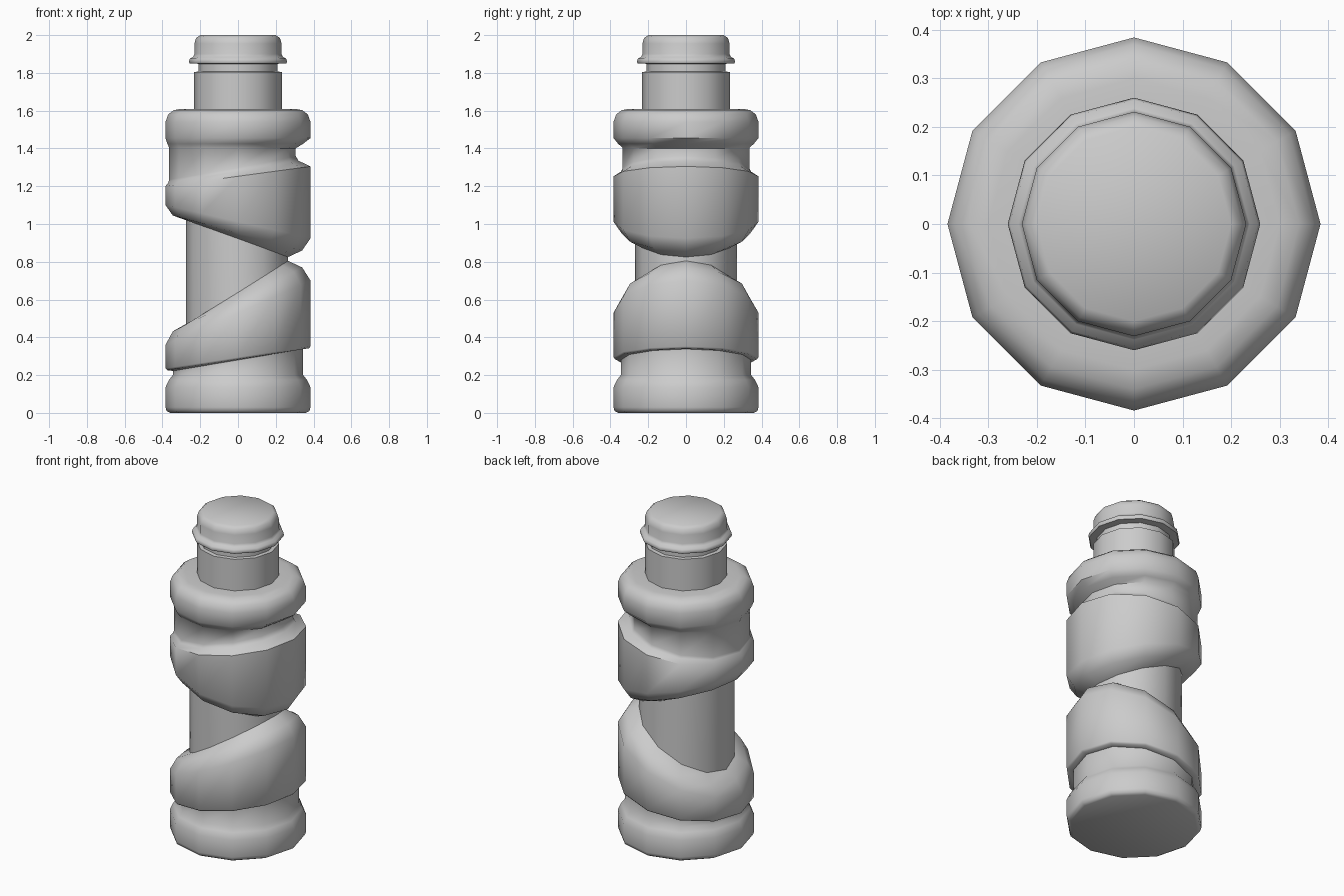
import bpy, bmesh, math

SIDES = 12

def lathe(name, rows):
    """Rows are (radius, z) or (left radius, left z, right radius, right z) for slanted rings."""
    bm = bmesh.new()
    rings = []
    for row in rows:
        rl, zl, rr, zr = row if len(row) == 4 else row * 2
        ring = []
        for i in range(SIDES):
            a = 2 * math.pi * i / SIDES
            t = (1 + math.cos(a)) / 2
            r, z = rl + (rr - rl) * t, zl + (zr - zl) * t
            ring.append(bm.verts.new((r * math.cos(a), r * math.sin(a), z)))
        rings.append(ring)
    for lo, hi in zip(rings, rings[1:]):
        for i in range(SIDES):
            j = (i + 1) % SIDES
            bm.faces.new((lo[i], lo[j], hi[j], hi[i]))
    bm.faces.new(rings[0][::-1])
    bm.faces.new(rings[-1])
    mesh = bpy.data.meshes.new(name)
    bm.to_mesh(mesh)
    bm.free()
    ob = bpy.data.objects.new(name, mesh)
    bpy.context.collection.objects.link(ob)
    bpy.ops.object.select_all(action='DESELECT')
    ob.select_set(True)
    bpy.context.view_layer.objects.active = ob
    bpy.ops.object.shade_smooth_by_angle(angle=math.radians(50))
    return ob

# bottle body: base ring, slanted lower band, waist, slanted upper band, shoulder
lathe("bottle_body", [
    (0.36, 0.0), (0.378, 0.01), (0.384, 0.03), (0.384, 0.135), (0.365, 0.175), (0.345, 0.20),
    (0.345, 0.222, 0.345, 0.338), (0.375, 0.226, 0.375, 0.342), (0.384, 0.236, 0.384, 0.352),
    (0.384, 0.36, 0.384, 0.70), (0.345, 0.432, 0.34, 0.77), (0.275, 0.47, 0.265, 0.805),
    (0.275, 1.02, 0.265, 0.825), (0.345, 1.045, 0.34, 0.86), (0.384, 1.10, 0.384, 0.925),
    (0.384, 1.20, 0.384, 1.305), (0.368, 1.22, 0.32, 1.335), (0.365, 1.235, 0.305, 1.36),
    (0.365, 1.405, 0.305, 1.40), (0.374, 1.425, 0.345, 1.425), (0.384, 1.455),
    (0.384, 1.54), (0.37, 1.58), (0.34, 1.603), (0.30, 1.61), (0.22, 1.61),
])

# neck with a narrower collar below the cap
lathe("neck", [(0.232, 1.60), (0.232, 1.805), (0.21, 1.807), (0.21, 1.86)])

# cap with a flared rim
lathe("cap", [
    (0.205, 1.848), (0.255, 1.85), (0.26, 1.858), (0.255, 1.876), (0.238, 1.884),
    (0.231, 1.90), (0.231, 1.955), (0.222, 1.985), (0.20, 2.0),
])
